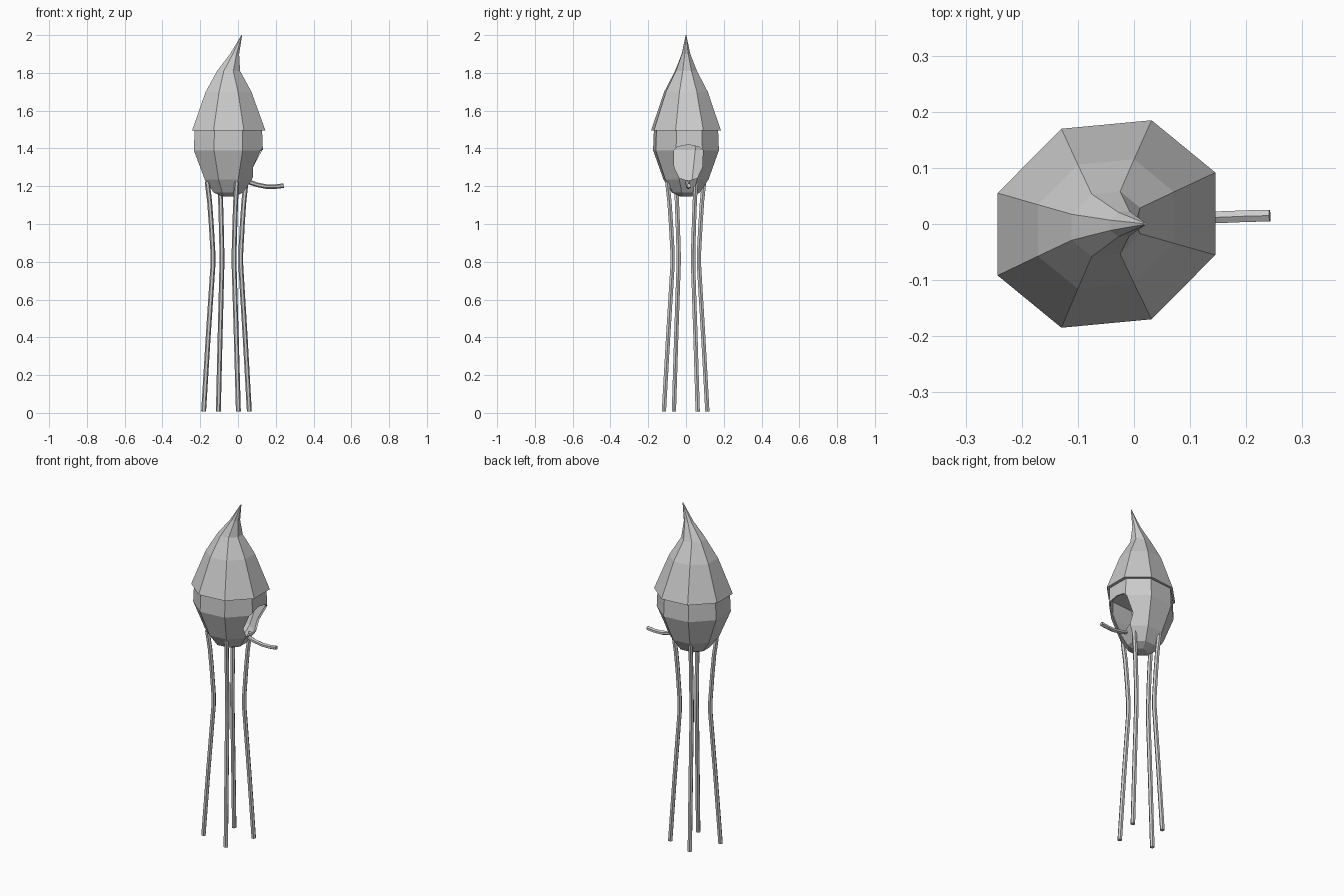
import bpy, bmesh, math
from mathutils import Vector

if "Cube" in bpy.data.objects:
    bpy.data.objects.remove(bpy.data.objects["Cube"])


def loft(name, rings):
    """Join equal-sized rings of points into a closed skin with end caps."""
    bm = bmesh.new()
    loops = [[bm.verts.new(p) for p in ring] for ring in rings]
    n = len(loops[0])
    for a, b in zip(loops, loops[1:]):
        for i in range(n):
            j = (i + 1) % n
            bm.faces.new((a[i], a[j], b[j], b[i]))
    bm.faces.new(loops[0][::-1])
    bm.faces.new(loops[-1])
    bmesh.ops.recalc_face_normals(bm, faces=bm.faces)
    mesh = bpy.data.meshes.new(name)
    bm.to_mesh(mesh)
    bm.free()
    obj = bpy.data.objects.new(name, mesh)
    bpy.context.collection.objects.link(obj)
    return obj


def octagon(cx, z, r):
    """Slightly skewed eight-sided ring."""
    pts = []
    for i in range(8):
        a = math.radians(22.5 + 45 * i)
        x = r * math.cos(a)
        pts.append((cx + x, 0.914 * r * math.sin(a) + 0.094 * x, z))
    return pts


def tube(name, path, r, sides=6):
    path = [Vector(p) for p in path]
    rings = []
    for i, p in enumerate(path):
        t = (path[min(i + 1, len(path) - 1)] - path[max(i - 1, 0)]).normalized()
        u = t.cross(Vector((0, 1, 0))).normalized()
        v = t.cross(u)
        rings.append([p + r * (u * math.cos(k * math.tau / sides) + v * math.sin(k * math.tau / sides))
                      for k in range(sides)])
    return loft(name, rings)


# Pointed roof with a bent tip
loft("roof", [octagon(*s) for s in [
    (-0.049, 1.495, 0.21), (-0.05, 1.70, 0.131), (-0.05, 1.81, 0.066),
    (-0.018, 1.90, 0.026), (0.02, 2.0, 0.002)]])

# Hollow pod
pod = loft("pod", [octagon(-0.051, z, r) for z, r in [
    (1.145, 0.035), (1.167, 0.085), (1.235, 0.135), (1.39, 0.198), (1.499, 0.193)]])
shell = pod.modifiers.new("shell", "SOLIDIFY")
shell.thickness = 0.008
shell.offset = -1

# Entrance hole on the +x side
outline = [(-0.065, 1.39), (-0.045, 1.408), (0.012, 1.42), (0.07, 1.408), (0.09, 1.39),
           (0.086, 1.30), (0.06, 1.245), (0.012, 1.228), (-0.035, 1.245), (-0.062, 1.30)]
cutter = loft("hole_cutter", [[(x, y, z) for y, z in outline] for x in (0.02, 0.3)])
cutter.hide_render = True
cutter.hide_viewport = True
cutter.display_type = 'WIRE'
cut = pod.modifiers.new("entrance", "BOOLEAN")
cut.operation = 'DIFFERENCE'
cut.solver = 'EXACT'
cut.object = cutter

# Perch
tube("perch", [(0.06, 0.008, 1.222), (0.10, 0.01, 1.208), (0.15, 0.012, 1.198),
               (0.20, 0.014, 1.198), (0.242, 0.015, 1.203)], 0.012)

# Four bowed stilts
feet = [("left_front", -0.126, -0.064), ("right_front", 0.058, -0.117),
        ("right_back", 0.116, 0.062), ("left_back", -0.048, 0.113)]
profile = [(0.008, 1.0), (0.4, 0.81), (0.78, 0.61), (0.85, 0.61), (1.0, 0.68), (1.12, 0.75), (1.225, 0.85)]
for side, dx, dy in feet:
    tube(side + "_stilt", [(-0.056 + dx * k, dy * k, z) for z, k in profile], 0.013)
